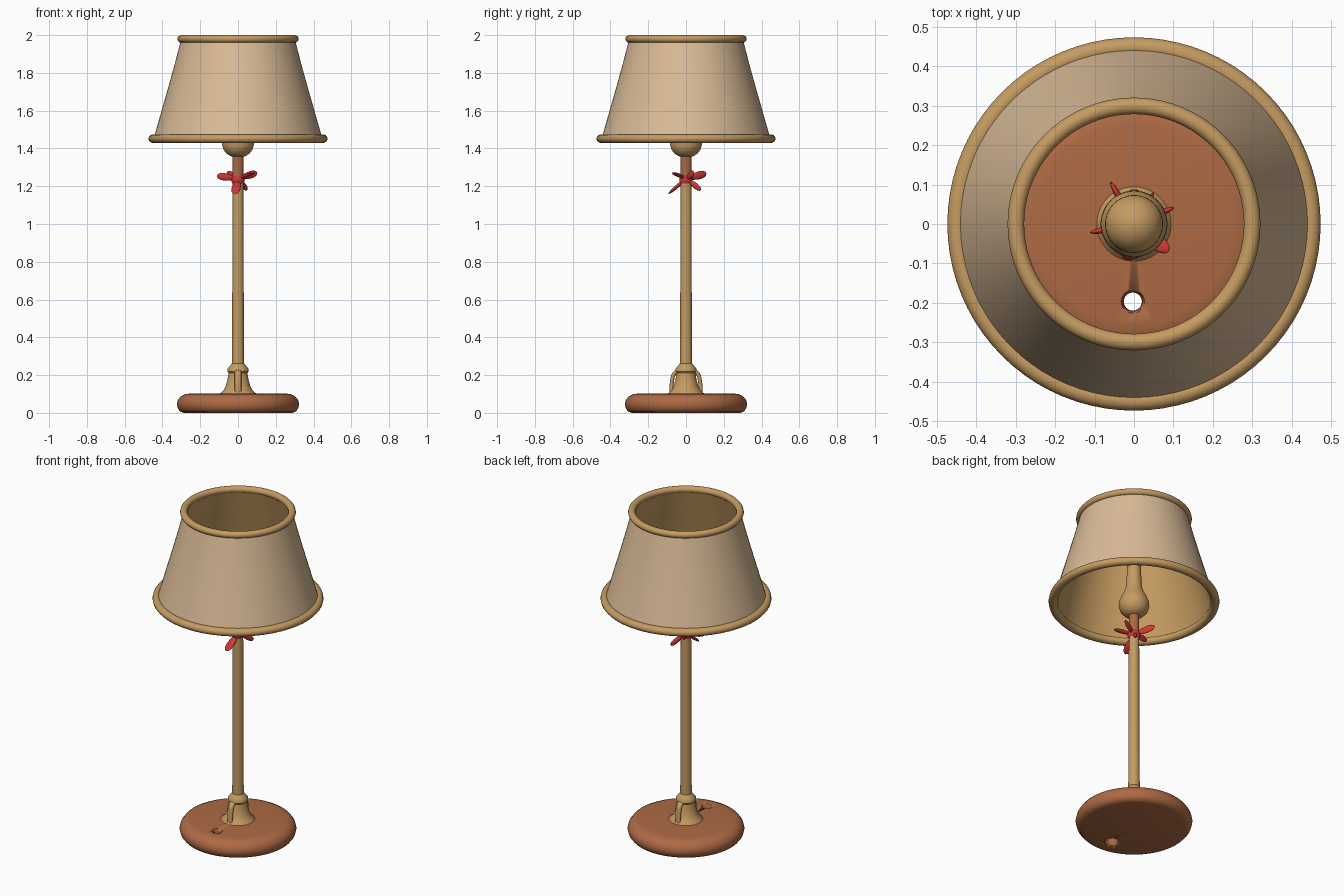
import bpy, bmesh, math
from mathutils import Vector, Matrix

if "Cube" in bpy.data.objects:
    bpy.data.objects.remove(bpy.data.objects["Cube"])


def material(name, rgb):
    m = bpy.data.materials.new(name)
    m.diffuse_color = (*rgb, 1)
    m.use_nodes = True
    m.node_tree.nodes["Principled BSDF"].inputs["Base Color"].default_value = m.diffuse_color
    return m


GOLD = material("golden_tan", (0.56, 0.33, 0.12))
CLOTH = material("cream_cloth", (0.70, 0.50, 0.31))
BROWN = material("warm_brown", (0.42, 0.145, 0.058))
RED = material("petal_red", (0.62, 0.04, 0.035))


def finish(name, bm, mat, angle=40):
    bmesh.ops.recalc_face_normals(bm, faces=bm.faces)
    me = bpy.data.meshes.new(name)
    bm.to_mesh(me)
    bm.free()
    me.materials.append(mat)
    ob = bpy.data.objects.new(name, me)
    bpy.context.collection.objects.link(ob)
    bpy.ops.object.select_all(action='DESELECT')
    ob.select_set(True)
    bpy.context.view_layer.objects.active = ob
    bpy.ops.object.shade_smooth_by_angle(angle=math.radians(angle))
    return ob


def lathe(name, profile, mat, sides=64, closed=False, angle=40):
    """Spin (radius, height) points around z; radius 0 makes a pole."""
    bm = bmesh.new()
    rings = []
    for r, z in profile:
        if r == 0:
            rings.append([bm.verts.new((0, 0, z))] * sides)
        else:
            rings.append([bm.verts.new((r * math.cos(2 * math.pi * i / sides),
                                        r * math.sin(2 * math.pi * i / sides), z))
                          for i in range(sides)])
    if closed:
        rings.append(rings[0])
    for a, b in zip(rings, rings[1:]):
        for i in range(sides):
            j = (i + 1) % sides
            bm.faces.new(list(dict.fromkeys((a[i], a[j], b[j], b[i]))))
    return finish(name, bm, mat, angle)


def roll(name, radius, z, rr, rz, mat):
    """Rounded trim ring with an elliptical section."""
    pts = [(radius + rr * math.cos(2 * math.pi * k / 14),
            z + rz * math.sin(2 * math.pi * k / 14)) for k in range(14)]
    return lathe(name, pts, mat, 80, True, 60)


# base disc with a cord hole near the front
base = lathe("base", [(0, 0), (0.285, 0), (0.305, 0.006), (0.318, 0.022), (0.324, 0.045),
                      (0.318, 0.068), (0.303, 0.088), (0.28, 0.099), (0.25, 0.103),
                      (0, 0.103)], BROWN)
cutter = lathe("hole_cutter", [(0, -0.03), (0.05, -0.03), (0.035, 0.015), (0.023, 0.05),
                               (0.025, 0.085), (0.034, 0.12), (0, 0.12)], BROWN, 24)
cutter.location = (-0.003, -0.197, 0)
mod = base.modifiers.new("hole", 'BOOLEAN')
mod.operation = 'DIFFERENCE'
mod.solver = 'EXACT'
mod.object = cutter
bpy.context.view_layer.objects.active = base
bpy.ops.object.modifier_apply(modifier=mod.name)
bpy.data.objects.remove(cutter)

# flared foot of the post
lathe("post_foot", [(0, 0.09), (0.1, 0.09), (0.094, 0.104), (0.076, 0.12), (0.064, 0.145),
                    (0.055, 0.18), (0.05, 0.212), (0.056, 0.22), (0.055, 0.235),
                    (0.042, 0.25), (0.03, 0.265), (0, 0.265)], GOLD, 40)

# curved straps in front of and behind the foot
for side, label in ((-1, "front"), (1, "back")):
    cu = bpy.data.curves.new(label + "_strap", 'CURVE')
    cu.dimensions = '3D'
    cu.bevel_depth = 0.011
    cu.bevel_resolution = 3
    cu.use_fill_caps = True
    cu.materials.append(GOLD)
    sp = cu.splines.new('BEZIER')
    path = [(0.035, 0.225), (0.062, 0.208), (0.074, 0.165), (0.078, 0.10)]
    sp.bezier_points.add(len(path) - 1)
    for p, (y, z) in zip(sp.bezier_points, path):
        p.co = (0, side * y, z)
        p.handle_left_type = p.handle_right_type = 'AUTO'
    ob = bpy.data.objects.new(label + "_strap", cu)
    ob.scale.x = 1.6
    bpy.context.collection.objects.link(ob)

# post, with a brown upper length
lathe("post", [(0, 0.2), (0.033, 0.2), (0.031, 0.4), (0.029, 1.25), (0, 1.25)], GOLD, 32)
lathe("post_upper", [(0, 1.25), (0.029, 1.25), (0.029, 1.38), (0, 1.38)], BROWN, 32)

# socket ball, neck and round bulb
bulb = [(0, 1.355), (0.035, 1.358), (0.058, 1.37), (0.076, 1.392), (0.085, 1.42),
        (0.083, 1.445), (0.072, 1.475), (0.055, 1.51), (0.045, 1.54), (0.041, 1.6),
        (0.037, 1.695)]
bulb += [(0.074 * math.sin(a), 1.762 - 0.074 * math.cos(a))
         for a in [math.radians(d) for d in range(36, 180, 16)]] + [(0, 1.836)]
lathe("socket_and_bulb", bulb, GOLD, 40, angle=60)

# shade: cloth outside, golden lining inside
lathe("shade_cloth", [(0.446, 1.455), (0.41, 1.58), (0.373, 1.71), (0.337, 1.84),
                      (0.302, 1.975), (0.294, 1.975), (0.437, 1.455)], CLOTH, 80, True)
lathe("shade_lining", [(0.437, 1.45), (0.293, 1.98), (0.288, 1.98), (0.430, 1.45)],
      GOLD, 80, True)
roll("shade_bottom_trim", 0.449, 1.452, 0.025, 0.023, GOLD)
roll("shade_top_trim", 0.300, 1.980, 0.021, 0.020, GOLD)

# red petals: tip position, half width, and whether the blade lies flat
CENTRE = Vector((0, 0, 1.24))
petals = [((-0.112, -0.022, 1.255), 0.022, False), ((0.102, 0.042, 1.272), 0.022, False),
          ((0.088, -0.070, 1.272), 0.022, True), ((-0.016, -0.092, 1.160), 0.028, True),
          ((-0.060, 0.108, 1.268), 0.024, False), ((0.050, 0.080, 1.180), 0.018, False)]
for n, (tip, half, flat) in enumerate(petals, 1):
    d = Vector(tip) - CENTRE
    length = d.length
    x = d.normalized()
    y = Vector((0, 0, 1)).cross(x).normalized()
    z = x.cross(y)
    if not flat:
        y, z = z, -y
    frame = Matrix((x, y, z)).transposed().to_4x4()
    bm = bmesh.new()
    bmesh.ops.create_uvsphere(bm, u_segments=16, v_segments=10, radius=1)
    for v in bm.verts:
        t = (v.co.x + 1) / 2
        v.co = Vector((t * length, v.co.y * half * (0.45 + 0.75 * t), v.co.z * 0.009))
    bm.transform(Matrix.Translation(CENTRE) @ frame)
    finish(f"petal_{n}", bm, RED, 80)

# small knot joining the petals
lathe("petal_knot", [(0, 1.215), (0.03, 1.215), (0.035, 1.228), (0.035, 1.246),
                     (0.03, 1.258), (0, 1.258)], RED, 24)
